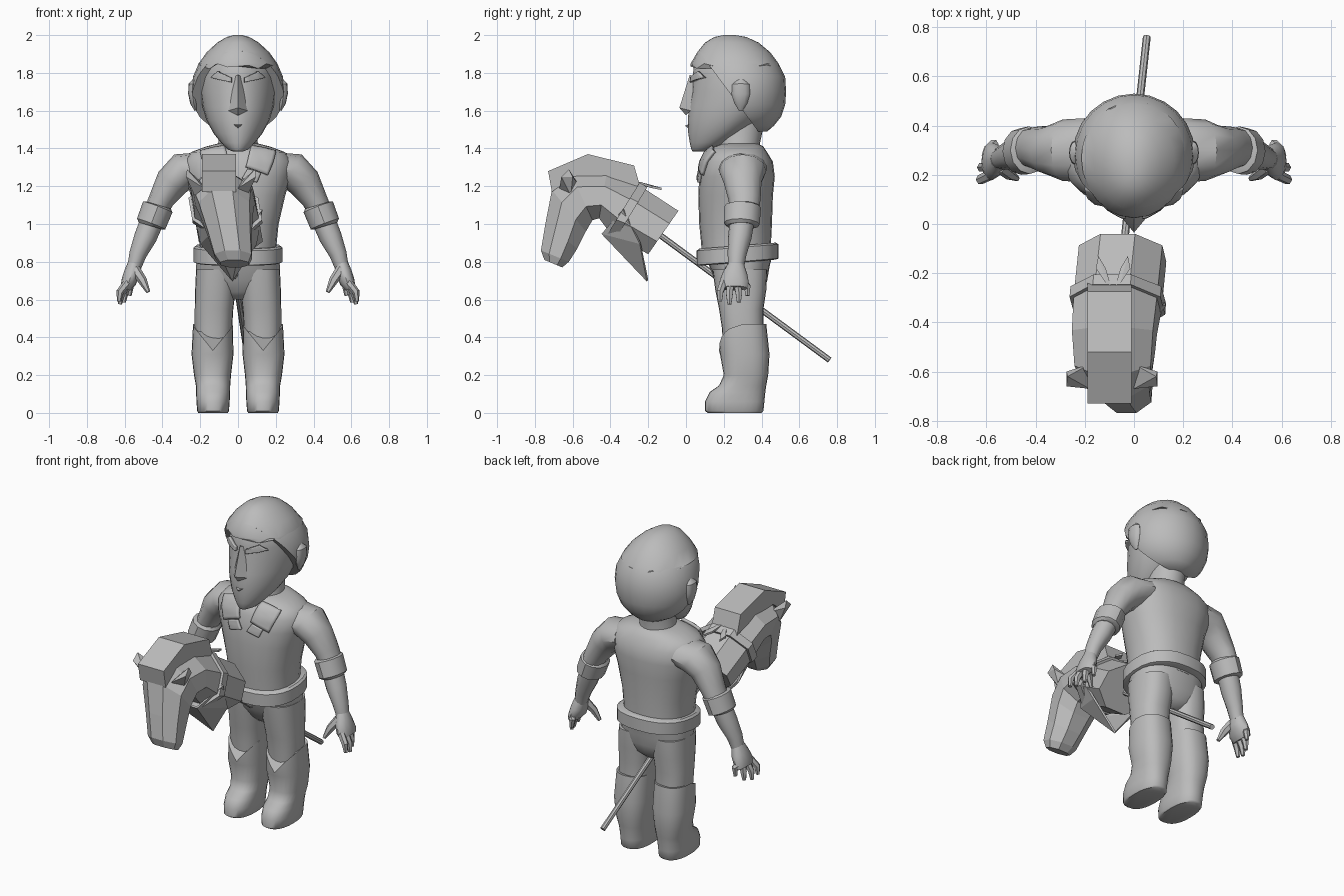
import bpy, bmesh, math
from mathutils import Vector

mat = bpy.data.materials.new("plain grey")
mat.diffuse_color = (0.5, 0.5, 0.5, 1)


def finish(name, bm, smooth=40):
    bmesh.ops.recalc_face_normals(bm, faces=bm.faces)
    me = bpy.data.meshes.new(name)
    bm.to_mesh(me)
    bm.free()
    ob = bpy.data.objects.new(name, me)
    bpy.context.collection.objects.link(ob)
    me.materials.append(mat)
    if smooth:
        bpy.ops.object.select_all(action='DESELECT')
        ob.select_set(True)
        bpy.context.view_layer.objects.active = ob
        bpy.ops.object.shade_smooth_by_angle(angle=math.radians(smooth))
    return ob


def loft(rings):
    bm = bmesh.new()
    rs = [[bm.verts.new(p) for p in r] for r in rings]
    n = len(rs[0])
    for a, b in zip(rs, rs[1:]):
        for i in range(n):
            j = (i + 1) % n
            bm.faces.new((a[i], a[j], b[j], b[i]))
    bm.faces.new(rs[0])
    bm.faces.new(rs[-1])
    return bm


def oval(z, yf, yb, rx, cx=0, p=2.0, k=0.5, n=24):
    """Rounded horizontal section between yf and yb, widest at fraction k."""
    cy, out = yf + k * (yb - yf), []
    for i in range(n):
        a = 2 * math.pi * i / n
        c, s = math.cos(a), math.sin(a)
        d = yb - cy if s > 0 else cy - yf
        out.append((cx + rx * math.copysign(abs(c) ** (2 / p), c),
                    cy + d * math.copysign(abs(s) ** (2 / p), s), z))
    return out


def tube(name, pts, radii, n=12, smooth=40):
    """Tube along pts; each radius is (in the xz plane, along y)."""
    pts = [Vector(p) for p in pts]
    rings = []
    for i, p in enumerate(pts):
        t = (pts[min(i + 1, len(pts) - 1)] - pts[max(i - 1, 0)]).normalized()
        ref = Vector((0, 1, 0)) if abs(t.y) < 0.8 else Vector((1, 0, 0))
        u = t.cross(ref).normalized()
        v = u.cross(t)
        r1, r2 = radii[i]
        rings.append([p + u * r1 * math.cos(2 * math.pi * j / n) + v * r2 * math.sin(2 * math.pi * j / n)
                      for j in range(n)])
    return finish(name, loft(rings), smooth)


def hull(name, pts, smooth=0):
    bm = bmesh.new()
    for p in pts:
        bm.verts.new(p)
    bmesh.ops.convex_hull(bm, input=bm.verts)
    return finish(name, bm, smooth)


def plate(name, pts, target, thick):
    """Thin quad laid on the target surface."""
    bm = bmesh.new()
    bm.faces.new([bm.verts.new(p) for p in pts])
    ob = finish(name, bm)
    sub = ob.modifiers.new("Subdivide", 'SUBSURF')
    sub.subdivision_type, sub.levels, sub.render_levels = 'SIMPLE', 3, 3
    wrap = ob.modifiers.new("Wrap", 'SHRINKWRAP')
    wrap.target, wrap.offset, wrap.wrap_mode = target, thick / 2, 'ABOVE_SURFACE'
    sol = ob.modifiers.new("Thickness", 'SOLIDIFY')
    sol.thickness, sol.offset = thick, 0


# Head
face = finish("face", loft([oval(*s, k=0.58, p=1.9) for s in (
    (1.385, .035, .10, .03), (1.395, .028, .15, .055), (1.43, .02, .22, .09), (1.48, .012, .31, .13),
    (1.55, .01, .40, .167), (1.62, .015, .46, .188), (1.70, .03, .48, .20), (1.78, .035, .48, .20),
    (1.86, .045, .46, .185), (1.93, .10, .40, .12))]), 60)
finish("neck", loft([oval(*s) for s in ((1.34, .15, .40, .13), (1.42, .17, .39, .105), (1.56, .17, .42, .10))]))
hull("nose", [(0, .02, 1.79), (0, -.035, 1.615), (0, .0, 1.575), (.05, .025, 1.60), (-.05, .025, 1.60),
              (.02, .05, 1.78), (-.02, .05, 1.78)], 40)
hull("lower_lip", [(-.03, .02, 1.53), (.03, .02, 1.53), (0, -.005, 1.52), (0, .02, 1.50)], 40)

# Hair: one shell cut into a fringe cap and a back part
hair_rows = ((1.49, .14, .43, .11), (1.52, .10, .465, .165), (1.57, .05, .505, .21), (1.63, .02, .525, .238),
             (1.70, .02, .53, .248), (1.78, .02, .525, .238), (1.85, .025, .49, .208), (1.91, .06, .445, .165),
             (1.96, .10, .385, .11), (1.99, .15, .32, .06), (2.0, .20, .26, .02))
for name, co, no in (("hair_cap", (0, 0, 1.835), (0, 0, -1)), ("hair_back", (0, .13, 1.83), (0, -.31, -.23))):
    bm = loft([oval(*s, k=0.52) for s in hair_rows])
    cut = bmesh.ops.bisect_plane(bm, geom=bm.verts[:] + bm.edges[:] + bm.faces[:], plane_co=co, plane_no=no,
                                 clear_outer=True)
    bmesh.ops.holes_fill(bm, edges=[e for e in bm.edges if e.is_boundary])
    if name == "hair_cap":
        for v in bm.verts:
            if v.co.z < 1.836:
                v.co.z += .015 * math.sin(v.co.x * 50)
    finish(name, bm, 45)

# Torso, belt and hips
torso = finish("shirt", loft([oval(*s, p=2.3) for s in (
    (.80, .085, .45, .20), (.90, .08, .45, .205), (1.0, .07, .455, .215), (1.15, .065, .46, .25),
    (1.25, .07, .47, .28), (1.33, .085, .46, .29), (1.38, .11, .43, .25), (1.41, .15, .41, .17),
    (1.425, .19, .38, .11))]), 50)
bm = loft([oval(*s, p=2.4) for s in ((.795, .07, .475, .222), (.80, .055, .49, .235), (.875, .055, .49, .235),
                                     (.885, .07, .475, .222))])
for v in bm.verts:
    v.co.z += .08 * (v.co.y - .27)
finish("belt", bm, 35)
finish("hips", loft([oval(*s, p=2.4) for s in (
    (.60, .23, .37, .05), (.64, .19, .41, .15), (.70, .155, .43, .215), (.76, .13, .44, .222),
    (.81, .11, .45, .22))]), 50)

for s, side in ((-1, "left"), (1, "right")):
    def m(*pts):
        return [(s * x, y, z) for x, y, z in pts]

    # Face details and collar
    plate("brow_" + side, m((.035, .02, 1.775), (.035, .02, 1.75), (.15, .09, 1.775), (.12, .05, 1.81)), face, .02)
    tube("ear_" + side, m((.225, .29, 1.60), (.235, .29, 1.64), (.24, .29, 1.69), (.24, .29, 1.74), (.23, .29, 1.77)),
         [(.005, .01), (.018, .035), (.024, .05), (.022, .045), (.005, .01)])
    plate("collar_" + side, m((.07, .15, 1.40), (.20, .15, 1.385), (.16, .08, 1.26), (.04, .08, 1.30)), torso, .018)
    plate("lapel_" + side, m((.05, .08, 1.29), (.12, .08, 1.27), (.10, .07, 1.22), (.02, .07, 1.24)), torso, .016)

    # Arm with rolled cuff
    tube("sleeve_" + side, m((.20, .30, 1.30), (.29, .30, 1.28), (.35, .30, 1.22), (.405, .31, 1.13), (.445, .31, 1.05)),
         [(.08, .13), (.10, .125), (.09, .10), (.068, .085), (.06, .075)])
    tube("cuff_" + side, m((.422, .30, 1.10), (.425, .30, 1.09), (.46, .295, 1.0), (.463, .295, .99)),
         [(.07, .08), (.083, .097), (.08, .095), (.065, .08)], smooth=35)
    tube("forearm_" + side, m((.445, .30, 1.04), (.49, .285, .93), (.53, .27, .84), (.55, .265, .77)),
         [(.063, .066), (.06, .062), (.046, .05), (.037, .042)])
    tube("palm_" + side, m((.548, .265, .79), (.56, .26, .74), (.58, .255, .69), (.595, .255, .66)),
         [(.036, .042), (.044, .065), (.04, .078), (.028, .07)])
    for i, (x, y, z) in enumerate(((.635, .18, .59), (.63, .23, .575), (.61, .28, .585), (.58, .325, .62))):
        tube("finger_%d_%s" % (i + 1, side), m((.585, .20 + .035 * i, .69), (x - .01, y, z + .05), (x - .005, y, z)),
             [(.022, .022), (.02, .02), (.011, .012)], 6)
    tube("thumb_" + side, m((.545, .23, .76), (.505, .20, .70), (.475, .185, .64)),
         [(.028, .025), (.024, .022), (.011, .012)], 6)

    # Trouser leg and boot with a notched top
    finish("trouser_leg_" + side, loft([oval(z, a, b, r, s * cx, 2.4) for z, a, b, r, cx in (
        (.30, .20, .41, .09, .13), (.45, .19, .41, .099, .13), (.55, .175, .41, .102, .127), (.65, .155, .425, .107, .12),
        (.76, .14, .43, .107, .115))]), 50)
    bm = loft([oval(z, a, b, r, s * cx, 2.4) for z, a, b, r, cx in (
        (0, .115, .40, .078, .132), (.01, .10, .41, .084, .132), (.06, .10, .415, .088, .132), (.11, .125, .42, .09, .132),
        (.145, .175, .425, .091, .132), (.20, .20, .435, .098, .135), (.31, .18, .442, .111, .135),
        (.46, .175, .425, .105, .133))])
    for v in bm.verts:
        if v.co.z > .45:
            if v.co.y < .3:
                v.co.z -= .13 * (1 - abs(v.co.x - s * .133) / .105)
            else:
                v.co.z += .01
    finish("boot_" + side, bm, 50)

# Hobby horse stick
tube("stick", [(.052, .76, .28), (-.05, -.17, .965)], [(.016, .016)] * 2, 8, 0)


def lean(z):
    return -.02 - .17 * (z - .8)


def horse_ring(yt, zt, yb, zb, hw, n=8):
    out = []
    for i in range(n):
        a = 2 * math.pi * (i + .5) / n
        h = min(1, max(-1, math.sin(a) * 1.08))
        y, z = (yt + yb) / 2 + h * (yt - yb) / 2, (zt + zb) / 2 + h * (zt - zb) / 2
        out.append((lean(z) + hw * math.cos(a) * 1.08, y, z))
    return out


# Horse head and neck, faceted
finish("horse_head", loft([horse_ring(*r) for r in (
    (-.04, 1.07, -.20, .84, .17), (-.24, 1.20, -.40, .95, .17), (-.42, 1.27, -.46, 1.03, .165),
    (-.61, 1.27, -.495, 1.02, .155), (-.71, 1.18, -.53, .96, .135), (-.745, 1.0, -.575, .87, .112),
    (-.768, .86, -.62, .80, .098), (-.75, .81, -.655, .77, .075))]), 0)

# Mane block
mane = [(-.73, 1.28), (-.52, 1.37), (-.275, 1.31), (-.24, 1.19), (-.42, 1.24), (-.60, 1.25), (-.71, 1.17)]
finish("mane", loft([[(-.10 + d, y, z) for y, z in mane] for d in (-.09, .09)]), 0)

# Horse ears
for s, side in ((-1, "left"), (1, "right")):
    bx = -.09 + s * .09
    hull("horse_ear_" + side, [(bx, -.57, 1.21), (bx, -.67, 1.19), (bx + s * .05, -.61, 1.15),
                               (bx + s * .095, -.60, 1.25), (bx + s * .095, -.66, 1.25), (bx + s * .09, -.62, 1.29)])

# Neckerchief: band, hanging point and knot ends
finish("kerchief_band", loft([horse_ring(*r) for r in ((-.205, 1.195, -.37, .925, .185),
                                                       (-.245, 1.22, -.42, .94, .185))]), 0)
bm = bmesh.new()
v = [bm.verts.new(p) for p in ((-.225, -.33, 1.08), (-.14, -.44, .955), (.02, -.44, .955), (.12, -.33, 1.08),
                               (.09, -.24, .90), (-.03, -.20, .705), (-.19, -.24, .90))]
for f in ((0, 1, 6), (1, 5, 6), (1, 2, 5), (2, 4, 5), (2, 3, 4)):
    bm.faces.new([v[i] for i in f])
flap = finish("kerchief_point", bm, 0)
flap.modifiers.new("Thickness", 'SOLIDIFY').thickness = .012
for s, side in ((-1, "left"), (1, "right")):
    c = -.085
    hull("kerchief_tail_" + side, [(c + s * dx, y, z + dz) for dx, y, z in (
        (.01, -.25, 1.21), (.03, -.24, 1.21), (.03, -.18, 1.19), (.07, -.18, 1.19), (.06, -.13, 1.18))
        for dz in (0, .012)])
